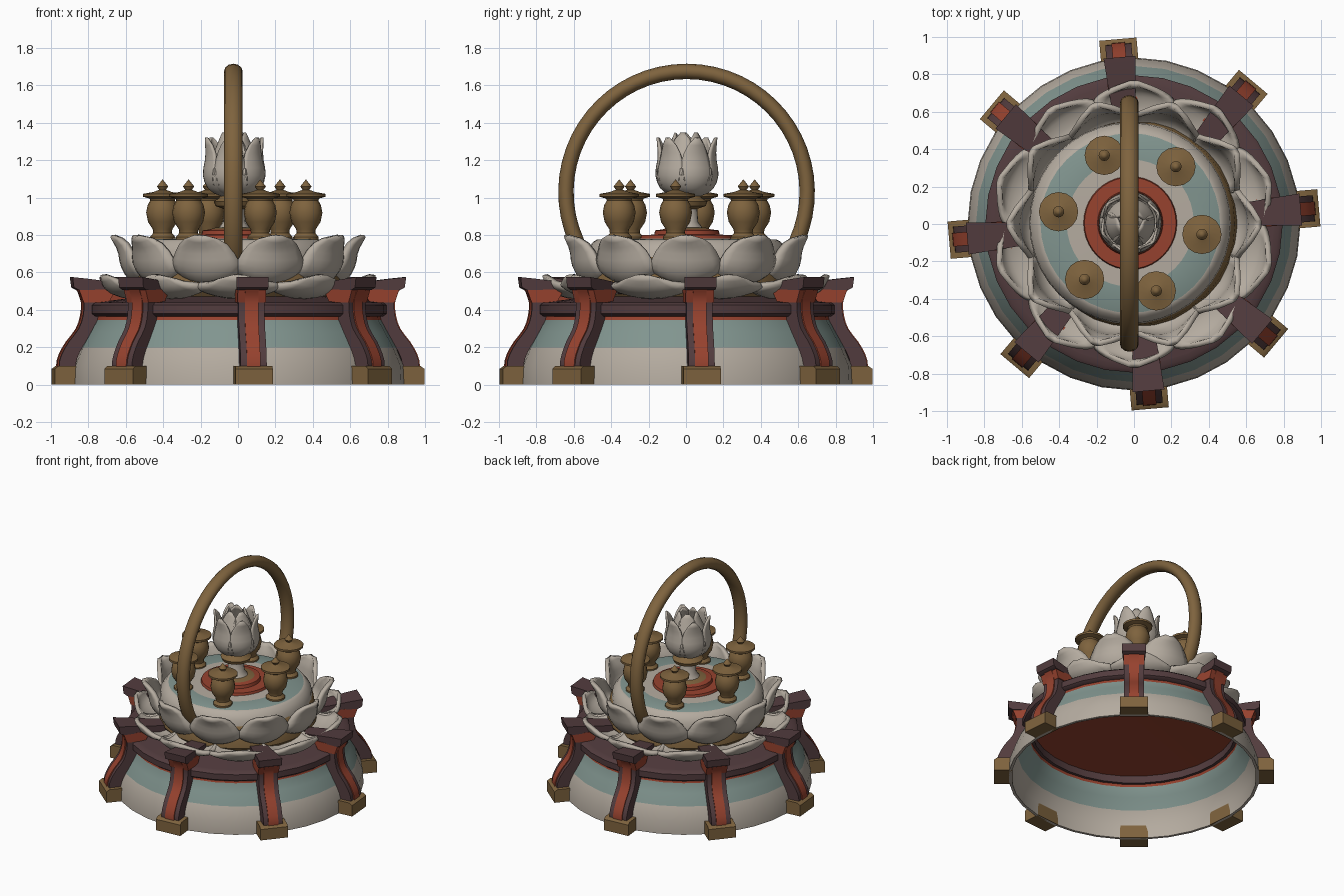
import bpy, bmesh, math
from mathutils import Vector, Matrix

if "Cube" in bpy.data.objects:
    bpy.data.objects.remove(bpy.data.objects["Cube"])

def mat(name, c):
    m = bpy.data.materials.new(name)
    m.diffuse_color = (*c, 1)
    m.use_nodes = True
    m.node_tree.nodes["Principled BSDF"].inputs["Base Color"].default_value = m.diffuse_color
    return m

CREAM, TEAL, RED, DARK, BRASS = range(5)
MATS = [mat("cream", (.46, .41, .35)), mat("teal", (.22, .30, .275)), mat("red", (.31, .055, .028)),
        mat("dark_maroon", (.085, .045, .048)), mat("brass", (.21, .125, .048))]

def finish(name, bm, loc=(0, 0, 0), angle=40):
    bmesh.ops.remove_doubles(bm, verts=bm.verts, dist=1e-5)
    bmesh.ops.recalc_face_normals(bm, faces=bm.faces)
    me = bpy.data.meshes.new(name)
    bm.to_mesh(me)
    bm.free()
    for m in MATS:
        me.materials.append(m)
    ob = bpy.data.objects.new(name, me)
    bpy.context.collection.objects.link(ob)
    ob.location = loc
    bpy.ops.object.select_all(action='DESELECT')
    ob.select_set(True)
    bpy.context.view_layer.objects.active = ob
    bpy.ops.object.shade_smooth_by_angle(angle=math.radians(angle))
    return ob

def lathe(name, prof, segs=32, loc=(0, 0, 0)):
    """prof: (radius, z, colour of the band starting here)"""
    bm = bmesh.new()
    rings = []
    for r, z, _ in prof:
        r = max(r, 0)
        n = 1 if r == 0 else segs
        rings.append([bm.verts.new((r * math.cos(2 * math.pi * i / segs), r * math.sin(2 * math.pi * i / segs), z))
                      for i in range(n)])
    for k in range(len(prof) - 1):
        a, b = rings[k], rings[k + 1]
        for i in range(segs):
            j = (i + 1) % segs
            vs = []
            for v in (a[i % len(a)], a[j % len(a)], b[j % len(b)], b[i % len(b)]):
                if v not in vs:
                    vs.append(v)
            if len(vs) > 2:
                bm.faces.new(vs).material_index = prof[k][2]
    return finish(name, bm, loc)

def spline(pts, n):
    """smooth samples through the points"""
    P = [Vector(p) for p in pts]
    P = [2 * P[0] - P[1]] + P + [2 * P[-1] - P[-2]]
    out = []
    for i in range(n + 1):
        t = i / n * (len(P) - 3)
        k = min(int(t), len(P) - 4)
        t -= k
        a, b, c, d = P[k:k + 4]
        out.append(.5 * (2 * b + (c - a) * t + (2 * a - 5 * b + 4 * c - d) * t * t + (3 * b - a - 3 * c + d) * t ** 3))
    return out

def petals(name, path, width, cup, count, start, thick, loc=(0, 0, 0)):
    """ring of curved petals; path gives (radius, z)"""
    nu, nv = 10, 8
    line = spline(path, nu)
    bm = bmesh.new()
    for k in range(count):
        rot = Matrix.Rotation(math.radians(start + 360 * k / count), 3, 'Z')
        rows = []
        for i, p in enumerate(line):
            u = i / nu
            w = width * max(math.sin(math.pi * (.15 + .84 * u)), .03) ** .62
            d = (line[min(i + 1, nu)] - line[max(i - 1, 0)]).normalized()
            nrm = Vector((-d.y, d.x))      # towards the inside of the cup
            row = []
            for j in range(nv + 1):
                v = j / nv * 2 - 1
                q = p + nrm * cup * v * v * (w / width)
                row.append(bm.verts.new(rot @ Vector((q.x, w * v, q.y))))
            rows.append(row)
        for i in range(nu):
            for j in range(nv):
                bm.faces.new((rows[i][j], rows[i + 1][j], rows[i + 1][j + 1], rows[i][j + 1]))
    ob = finish(name, bm, loc, 60)
    s = ob.modifiers.new("thickness", 'SOLIDIFY')
    s.thickness = thick
    s.offset = 0

def prism(name, pts, hw, colour, deg):
    """side outline in the radial plane, widened to both sides by hw(radius)"""
    bm = bmesh.new()
    a = [bm.verts.new((r, -hw(r), z)) for r, z in pts]
    b = [bm.verts.new((r, hw(r), z)) for r, z in pts]
    bm.faces.new(a)
    bm.faces.new(b[::-1])
    for i in range(len(pts)):
        j = (i + 1) % len(pts)
        bm.faces.new((a[i], b[i], b[j], a[j]))
    for f in bm.faces:
        f.material_index = colour
    finish(name, bm).rotation_euler.z = math.radians(deg)

# Flared open base wall
wall = [(.89, 0, CREAM), (.885, .1, CREAM), (.845, .2, TEAL), (.80, .28, TEAL), (.765, .345, RED), (.75, .44, RED)]
lathe("base_wall", wall + [(r - .02, z, wall[max(i - 1, 0)][2]) for i, (r, z, _) in enumerate(wall)][::-1]
      + [(.89, 0, CREAM)])
# Dark rail and sloping deck, red ceiling under it
lathe("rail", [(.72, .365, DARK), (.775, .365, DARK), (.795, .38, DARK), (.795, .425, DARK), (.775, .44, DARK),
               (.72, .44, DARK), (.72, .365, DARK)])
lathe("deck", [(.75, .44, DARK), (.6, .46, DARK), (.45, .48, DARK)])
lathe("ceiling", [(.74, .42, RED), (0, .43, RED)])

# Eight curved legs with red stripe, brass foot and roof-like head
outer = [(.965, .08), (.96, .14), (.92, .22), (.86, .3), (.835, .38), (.835, .46), (.865, .52)]
inner = [(.72, .52), (.74, .4), (.77, .3), (.83, .22), (.87, .14), (.88, .08)]
curve = [tuple(p) for p in spline(outer, 14)]
for k in range(8):
    d = 5 + 45 * k
    prism("leg", curve + [tuple(p) for p in spline(inner, 10)], lambda r: .07, DARK, d)
    prism("leg_stripe", [(r + .008, z) for r, z in curve] + [(r - .01, z) for r, z in curve[::-1]],
          lambda r: .036, RED, d)
    prism("leg_bracket", [(.835, .44), (.86, .51), (.66, .51), (.7, .44)], lambda r: .076, RED, d)
    prism("leg_head", [(.86, .505), (.888, .52), (.895, .575), (.8, .565), (.65, .545), (.5, .53), (.5, .48), (.72, .505)],
          lambda r: .055 + .03 * max(0, (r - .5) / .39), DARK, d)
    prism("leg_foot", [(.86, 0), (.992, 0), (.992, .085), (.97, .1), (.86, .1)], lambda r: .1, BRASS, d)

# Lotus: brass core, two rings of petals
lathe("lotus_core", [(0, .44, BRASS), (.5, .44, BRASS), (.56, .52, BRASS), (.54, .66, BRASS), (.5, .7, BRASS)])
petals("lower_petals", [(.42, .53), (.57, .475), (.66, .485), (.72, .52), (.755, .585)], .22, .05, 10, 18, .03)
petals("upper_petals", [(.42, .53), (.55, .555), (.61, .63), (.63, .72), (.67, .795)], .185, .07, 10, 0, .03)

# Domed platform with painted rings and red step
C = (-.02, .005, 0)
lathe("platform", [(.5, .62, CREAM), (.54, .66, CREAM), (.535, .72, CREAM), (.5, .765, CREAM), (.48, .776, TEAL),
                   (.34, .78, CREAM), (.25, .782, RED), (.245, .80, RED), (.175, .802, RED), (.17, .825, RED),
                   (.13, .83, BRASS), (.1, .84, BRASS), (0, .84, BRASS)], 40, C)
# Bud on its stem
lathe("bud_stem", [(.09, .83, CREAM), (.06, .87, CREAM), (.055, .94, BRASS), (.10, .955, BRASS), (.11, .98, BRASS),
                   (.08, 1.0, BRASS), (.06, 1.02, CREAM), (0, 1.05, CREAM)], 20, C)
petals("bud_outer_petals", [(.03, 1.0), (.125, 1.04), (.162, 1.12), (.15, 1.22), (.158, 1.32)], .092, .03, 6, 20, .014, C)
petals("bud_inner_petals", [(.03, 1.03), (.11, 1.08), (.125, 1.17), (.09, 1.27), (.06, 1.345)], .085, .03, 5, 50, .014, C)

# Six lidded jars
for k in range(6):
    a = math.radians(-9 + 60 * k)
    prof = [(0, .77), (.068, .77), (.068, .79), (.05, .81), (.052, .83), (.078, .87), (.088, .92), (.08, .96), (.066, .985),
            (.07, .995), (.105, 1.005), (.105, 1.02), (.05, 1.03), (.018, 1.042), (.03, 1.06), (.018, 1.075), (0, 1.098)]
    lathe("jar", [(r, z, BRASS) for r, z in prof], 16,
          (C[0] + .388 * math.cos(a), C[1] + .388 * math.sin(a), 0))

# Arched handle: rounded section swept round an arc
bm = bmesh.new()
prev = None
N = 40
for i in range(N + 1):
    t = math.radians(-37 + 254 * i / N)
    ring = []
    for s in range(12):
        b = 2 * math.pi * s / 12
        r = .645 + .041 * math.sin(b)
        ring.append(bm.verts.new((-.025 + .05 * math.cos(b), .003 + r * math.cos(t), 1.03 + r * math.sin(t))))
    if prev:
        for s in range(12):
            bm.faces.new((prev[s], prev[(s + 1) % 12], ring[(s + 1) % 12], ring[s]))
    if i in (0, N):
        bm.faces.new(ring)
    prev = ring
for f in bm.faces:
    f.material_index = BRASS
finish("handle", bm)
